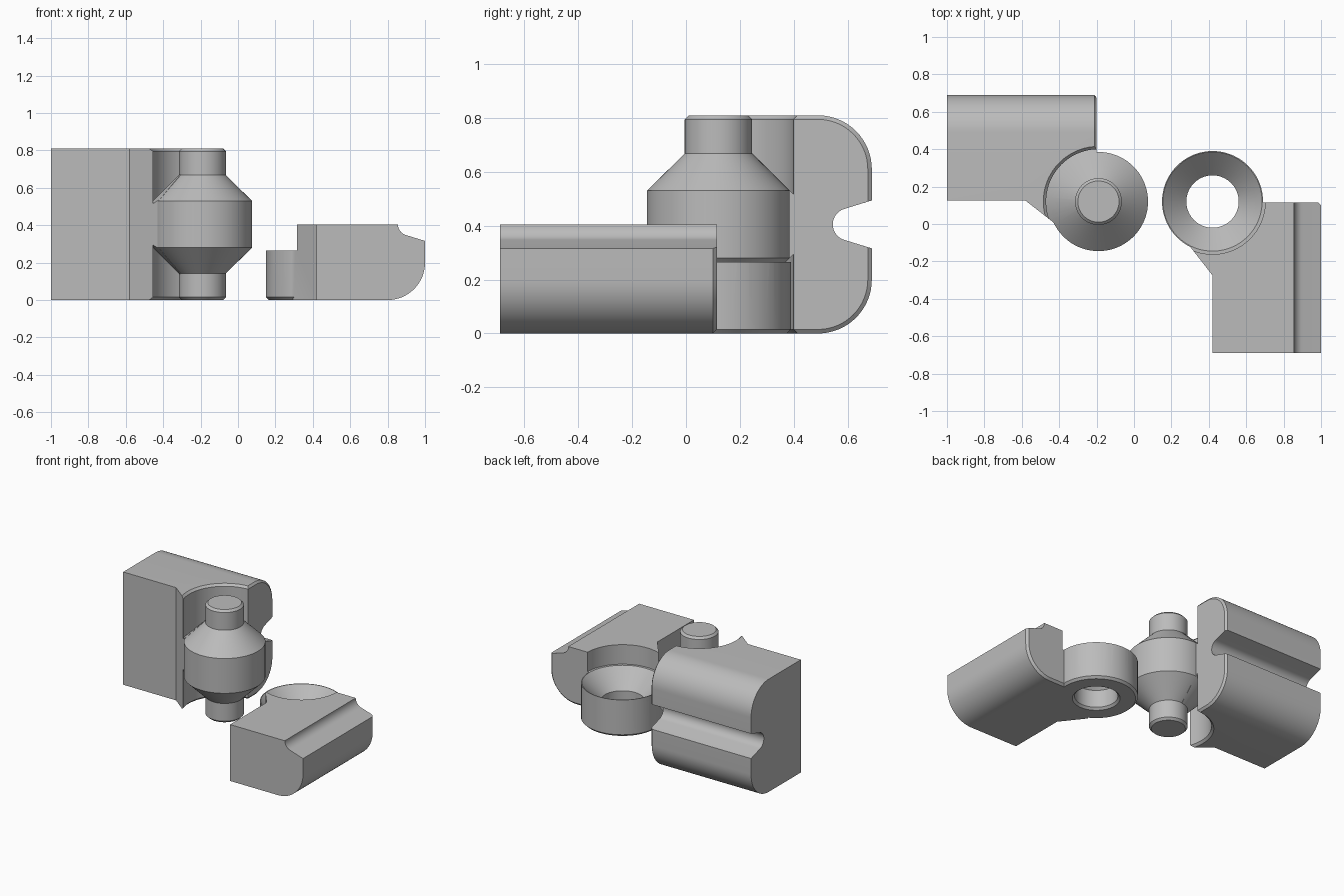
import bpy, bmesh
from math import sin, cos, radians, pi

cube = bpy.data.objects.get("Cube")
if cube:
    bpy.data.objects.remove(cube, do_unlink=True)

GREY = (0.5, 0.5, 0.5, 1)
mat = bpy.data.materials.new("plain_grey")
mat.use_nodes = True
mat.diffuse_color = GREY
bsdf = next(n for n in mat.node_tree.nodes if n.type == "BSDF_PRINCIPLED")
bsdf.inputs["Base Color"].default_value = GREY

H = 0.81          # full height
R = 0.265         # hinge knuckle radius
PIN = (-0.19, 0.12)
SOCKET = (0.42, 0.12)


def loft(name, rings):
    """Solid through matching rings of points, capped at both ends."""
    bm = bmesh.new()
    loops = [[bm.verts.new(p) for p in ring] for ring in rings]
    n = len(loops[0])
    for a, b in zip(loops, loops[1:]):
        for i in range(n):
            j = (i + 1) % n
            bm.faces.new((a[i], a[j], b[j], b[i]))
    bm.faces.new(loops[0])
    bm.faces.new(loops[-1])
    bmesh.ops.recalc_face_normals(bm, faces=bm.faces)
    mesh = bpy.data.meshes.new(name)
    bm.to_mesh(mesh)
    bm.free()
    mesh.materials.append(mat)
    ob = bpy.data.objects.new(name, mesh)
    bpy.context.collection.objects.link(ob)
    return ob


def turned(name, centre, profile, n=72):
    """Turned solid from (radius, z) pairs."""
    return loft(name, [[(centre[0] + r * cos(2 * pi * i / n),
                         centre[1] + r * sin(2 * pi * i / n), z)
                        for i in range(n)] for r, z in profile])


def prism(name, outline):
    return lambda top: loft(name, [[(x, y, z) for x, y in outline] for z in (0, top)])


def combine(ob, tool, operation):
    bpy.context.view_layer.objects.active = ob
    mod = ob.modifiers.new("combine", "BOOLEAN")
    mod.object, mod.operation, mod.solver = tool, operation, "EXACT"
    bpy.ops.object.modifier_apply(modifier=mod.name)
    bpy.data.objects.remove(tool, do_unlink=True)


def arc(cx, cz, r, start, end, n):
    for i in range(n + 1):
        a = radians(start + (end - start) * i / n)
        yield cx + r * cos(a), cz + r * sin(a)


def half_profile(depth, inset):
    """Lower half: rounded outer corner, then a flared round groove."""
    return ([(-depth, inset)]
            + list(arc(-0.2, 0.2, 0.2 - inset, -90, 0, 16))
            + [(-inset, 0.316 + 0.3 * inset)]
            + list(arc(-0.085, H / 2, 0.06, -107, -180, 8)))


def full_profile(depth, inset):
    half = half_profile(depth, inset)
    return half + [(u, H - z) for u, z in reversed(half[:-1])]


# Tall block, with a chamfered inner end
CH = 0.015
tall = loft("tall_block", [[(x, 0.69 + u, z) for u, z in full_profile(0.565, d)]
                           for x, d in ((-1, 0), (-0.212, 0), (-0.2, CH))])
combine(tall, prism("tall_gusset", [(-0.58, 0.125), (-0.42, 0), (-0.3, 0.08),
                                    (-0.3, 0.2), (-0.58, 0.2)])(H), "UNION")

# Clearance around the pin, above and below its knuckle
clear = [(0.02, 0.776), (0.28, 0.516), (0.28, H - CH), (0.295, H), (0.295, 0.85)]
combine(tall, turned("upper_clearance", PIN, clear), "DIFFERENCE")
combine(tall, turned("lower_clearance", PIN, [(r, H - z) for r, z in clear]), "DIFFERENCE")

# Hinge pin: knuckle with conical shoulders and chamfered stubs
lower = [(0.11, 0), (0.125, CH), (0.125, 0.142), (R, 0.28)]
pin = turned("hinge_pin", PIN, lower + [(r, H - z) for r, z in reversed(lower)])

# Low block, with a chamfered rear end
low = loft("low_block", [[(1 + u, y, z) for u, z in
                          half_profile(0.58, d) + [(-0.58, H / 2)]]
                         for y, d in ((-0.69, 0), (0.1, 0), (0.115, CH))])
combine(low, prism("low_gusset", [(0.42, -0.275), (0.295, -0.115), (0.38, 0),
                                  (0.5, 0), (0.5, -0.275)])(H / 2), "UNION")

# Socket ring, then its countersunk bore and the space over it
combine(low, turned("socket_ring", SOCKET, [(0.255, 0), (0.27, CH), (0.27, 0.28)]), "UNION")
combine(low, turned("socket_bore", SOCKET, [(0.17, -CH), (0.14, CH), (0.14, 0.14), (R, R),
                                            (0.282, R), (0.282, 0.5)]), "DIFFERENCE")

# Smooth curves, crisp edges
for ob in (tall, pin, low):
    bpy.ops.object.select_all(action="DESELECT")
    ob.select_set(True)
    bpy.context.view_layer.objects.active = ob
    bpy.ops.object.shade_smooth_by_angle(angle=radians(25))
